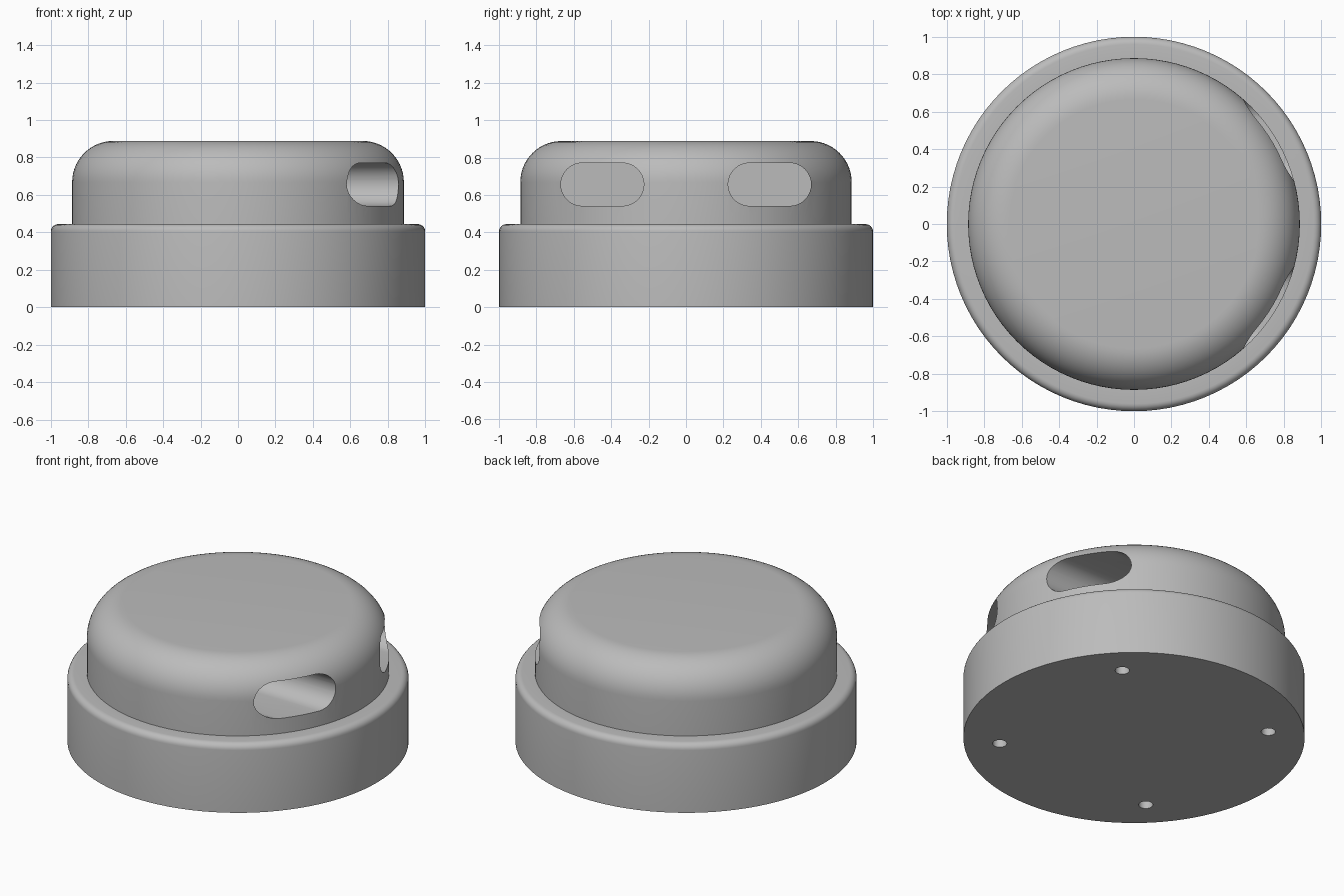
import bpy, bmesh
from math import sin, cos, pi, radians

old = bpy.data.objects.get("Cube")
if old:
    bpy.data.objects.remove(old, do_unlink=True)

grey = bpy.data.materials.new("plain grey")
grey.use_nodes = True
COLOUR = (0.5, 0.5, 0.5, 1)
grey.diffuse_color = COLOUR
grey.node_tree.nodes["Principled BSDF"].inputs["Base Color"].default_value = COLOUR


def make_object(name, bm):
    bmesh.ops.recalc_face_normals(bm, faces=bm.faces)
    mesh = bpy.data.meshes.new(name)
    bm.to_mesh(mesh)
    bm.free()
    mesh.materials.append(grey)
    obj = bpy.data.objects.new(name, mesh)
    bpy.context.collection.objects.link(obj)
    return obj


def fillet(r, z, size, steps):
    """Quarter round from a vertical wall of radius r up to a flat top at z."""
    angles = [i * pi / 2 / steps for i in range(steps + 1)]
    return [(r - size + size * cos(a), z - size + size * sin(a)) for a in angles]


def lathe(name, profile, segments=96):
    bm = bmesh.new()
    rings = [[bm.verts.new((r * cos(2 * pi * i / segments), r * sin(2 * pi * i / segments), z))
              for i in range(segments)] for r, z in profile]
    for low, high in zip(rings, rings[1:]):
        for i in range(segments):
            j = (i + 1) % segments
            bm.faces.new((low[i], low[j], high[j], high[i]))
    bm.faces.new(rings[0])
    bm.faces.new(rings[-1])
    return make_object(name, bm)


def slot_cutter(name, y, z, half_straight, radius, x_in, x_out, steps=16):
    """Stadium outline facing x, extruded from x_in to x_out."""
    bm = bmesh.new()
    outline = []
    for side in (1, -1):
        for i in range(steps + 1):
            a = pi * i / steps - side * pi / 2
            outline.append((y + side * half_straight + radius * cos(a), z + radius * sin(a)))
    face = bm.faces.new([bm.verts.new((x_in, v, w)) for v, w in outline])
    grown = bmesh.ops.extrude_face_region(bm, geom=[face])["geom"]
    moved = [v for v in grown if isinstance(v, bmesh.types.BMVert)]
    bmesh.ops.translate(bm, verts=moved, vec=(x_out - x_in, 0, 0))
    return make_object(name, bm)


def hole_cutter(name, angle, reach, radius, depth):
    bm = bmesh.new()
    bmesh.ops.create_cone(bm, cap_ends=True, segments=24, radius1=radius, radius2=radius, depth=2 * depth)
    bmesh.ops.translate(bm, verts=bm.verts, vec=(reach * cos(angle), reach * sin(angle), 0))
    return make_object(name, bm)


# Stepped body: wide base with a rounded cap on top
body = lathe("stepped_body", [(1, 0)] + fillet(1, 0.444, 0.04, 6)
             + [(0.886, 0.444)] + fillet(0.886, 0.888, 0.22, 14))

# Two blind side slots and four screw holes underneath
cutters = [slot_cutter("slot_cutter", side * 0.447, 0.656, 0.107, 0.115, 0.3, 1.1) for side in (1, -1)]
cutters += [hole_cutter("hole_cutter", radians(45 + 90 * k), 0.79, 0.042, 0.2) for k in range(4)]

bpy.context.view_layer.objects.active = body
for cutter in cutters:
    cut = body.modifiers.new("cut", 'BOOLEAN')
    cut.operation = 'DIFFERENCE'
    cut.solver = 'EXACT'
    cut.object = cutter
    bpy.ops.object.modifier_apply(modifier=cut.name)
    bpy.data.objects.remove(cutter, do_unlink=True)

# Smooth walls, crisp rims
bpy.ops.object.select_all(action='DESELECT')
body.select_set(True)
bpy.ops.object.shade_smooth_by_angle(angle=radians(30))
